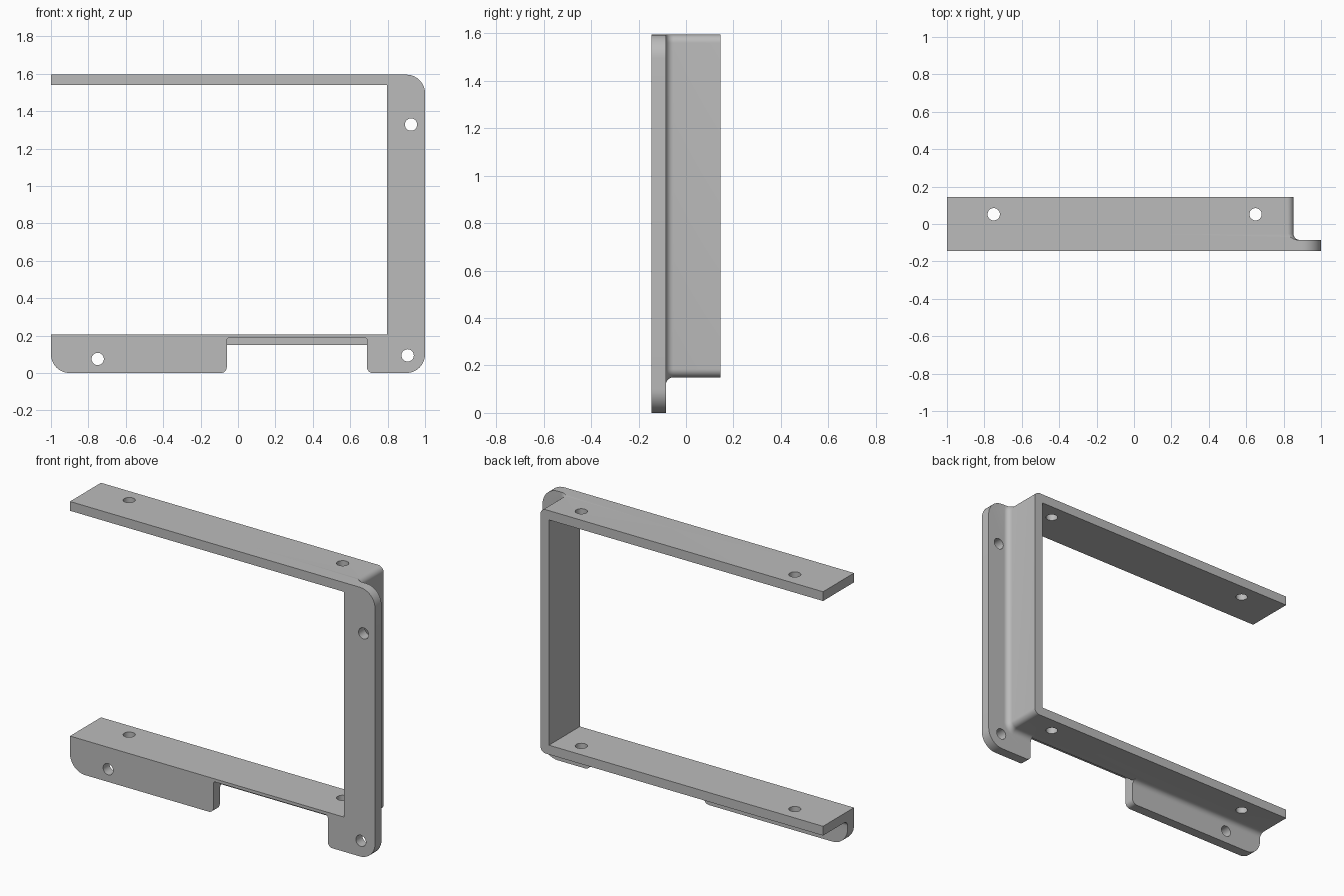
import bpy, bmesh
from math import sin, cos, pi, radians

cube = bpy.data.objects.get("Cube")
if cube:
    bpy.data.objects.remove(cube, do_unlink=True)

FRONT, BACK, PLATE = -0.145, 0.145, -0.085   # plate is the thin front flange
TOP, SHELF, WALL = 1.595, 0.15, 0.853        # outer faces of the channel
FILLET = 0.032

grey = bpy.data.materials.new("plain grey")
grey.use_nodes = True
grey.diffuse_color = (0.5, 0.5, 0.5, 1)
grey.node_tree.nodes["Principled BSDF"].inputs["Base Color"].default_value = (0.5, 0.5, 0.5, 1)


def arc(cx, cz, r, start, end, n=10):
    """Points of an arc in the xz plane, angles in degrees."""
    angles = [radians(start + (end - start) * i / n) for i in range(n + 1)]
    return [(cx + r * cos(a), cz + r * sin(a)) for a in angles]


def loft(name, sections):
    """Solid through (y, xz outline) sections."""
    bm = bmesh.new()
    rings = [[bm.verts.new((x, y, z)) for x, z in pts] for y, pts in sections]
    n = len(rings[0])
    for a, b in zip(rings, rings[1:]):
        for i in range(n):
            j = (i + 1) % n
            bm.faces.new((a[i], a[j], b[j], b[i]))
    bm.faces.new(rings[0])
    bm.faces.new(rings[-1])
    bmesh.ops.recalc_face_normals(bm, faces=bm.faces)
    mesh = bpy.data.meshes.new(name)
    bm.to_mesh(mesh)
    bm.free()
    mesh.materials.append(grey)
    ob = bpy.data.objects.new(name, mesh)
    bpy.context.collection.objects.link(ob)
    return ob


def box(name, x0, x1, y0, y1, z0, z1):
    pts = [(x0, z0), (x1, z0), (x1, z1), (x0, z1)]
    return loft(name, [(y0, pts), (y1, pts)])


def combine(target, tool, operation):
    """Apply a boolean and discard the helper."""
    tool.hide_render = True
    mod = target.modifiers.new("combine", 'BOOLEAN')
    mod.operation, mod.object, mod.solver = operation, tool, 'EXACT'
    bpy.context.view_layer.objects.active = target
    bpy.ops.object.modifier_apply(modifier=mod.name)
    bpy.data.objects.remove(tool, do_unlink=True)


def channel_outline(d):
    """Outer outline of the channel, grown by d, with rounded right corners."""
    r = 0.035
    return ([(-1.1, SHELF - d)]
            + arc(WALL - r, SHELF + r, r + d, -90, 0)
            + arc(WALL - r, TOP - r, r + d, 0, 90)
            + [(-1.1, TOP + d)])


# Channel body, flaring into the front plate through a fillet
sections = [(PLATE - 0.03, channel_outline(FILLET))]
for i in range(9):
    a = pi / 2 * i / 8
    sections.append((PLATE + FILLET * (1 - cos(a)), channel_outline(FILLET * (1 - sin(a)))))
sections.append((BACK, channel_outline(0)))
bracket = loft("bracket", sections)

# Front plate, then trim everything to the rounded silhouette
combine(bracket, box("front_plate", -1.2, 1.2, FRONT, PLATE, -0.2, 1.8), 'UNION')
outline = ([(-1, TOP)] + arc(-0.9, 0.1, 0.1, 180, 270)
           + arc(0.9, 0.1, 0.1, 270, 360) + arc(0.9, TOP - 0.1, 0.1, 0, 90))
combine(bracket, loft("silhouette", [(-0.3, outline), (0.3, outline)]), 'INTERSECT')

# Opening inside the channel
combine(bracket, box("opening", -1.3, 0.797, -0.4, 0.4, 0.205, 1.54), 'DIFFERENCE')

# Notch in the lower flange with rounded corners
L, R, c, t = -0.06, 0.69, 0.03, 0.012
notch = ([(L - c, -0.1)] + arc(L - c, c, c, -90, 0, 6)
         + arc(L + t, 0.187 - t, t, 180, 90, 4) + arc(R - t, 0.187 - t, t, 90, 0, 4)
         + arc(R + c, c, c, 180, 270, 6) + [(R + c, -0.1)])
combine(bracket, loft("notch", [(-0.3, notch), (PLATE, notch)]), 'DIFFERENCE')
combine(bracket, box("fillet_relief", L, R, -0.1, PLATE + FILLET + 0.005, 0.05, SHELF), 'DIFFERENCE')

# Screw holes: through the plate, and through both shelves
HOLE = 0.033
for x, z in ((0.925, 1.328), (0.907, 0.094), (-0.75, 0.075)):
    ring = arc(x, z, HOLE, 0, 345, 23)
    combine(bracket, loft("plate_hole", [(-0.3, ring), (0.0, ring)]), 'DIFFERENCE')
for x in (-0.75, 0.65):
    ring = arc(x, 0, HOLE, 0, 345, 23)
    drill = loft("shelf_hole", [(-2, ring), (0.5, ring)])
    drill.rotation_euler.x = -pi / 2
    drill.location.y = 0.052
    bpy.context.view_layer.update()
    combine(bracket, drill, 'DIFFERENCE')

# Smooth the fillets and holes, keep the edges sharp
bpy.ops.object.select_all(action='DESELECT')
bracket.select_set(True)
bpy.context.view_layer.objects.active = bracket
bpy.ops.object.shade_smooth_by_angle(angle=radians(30))
